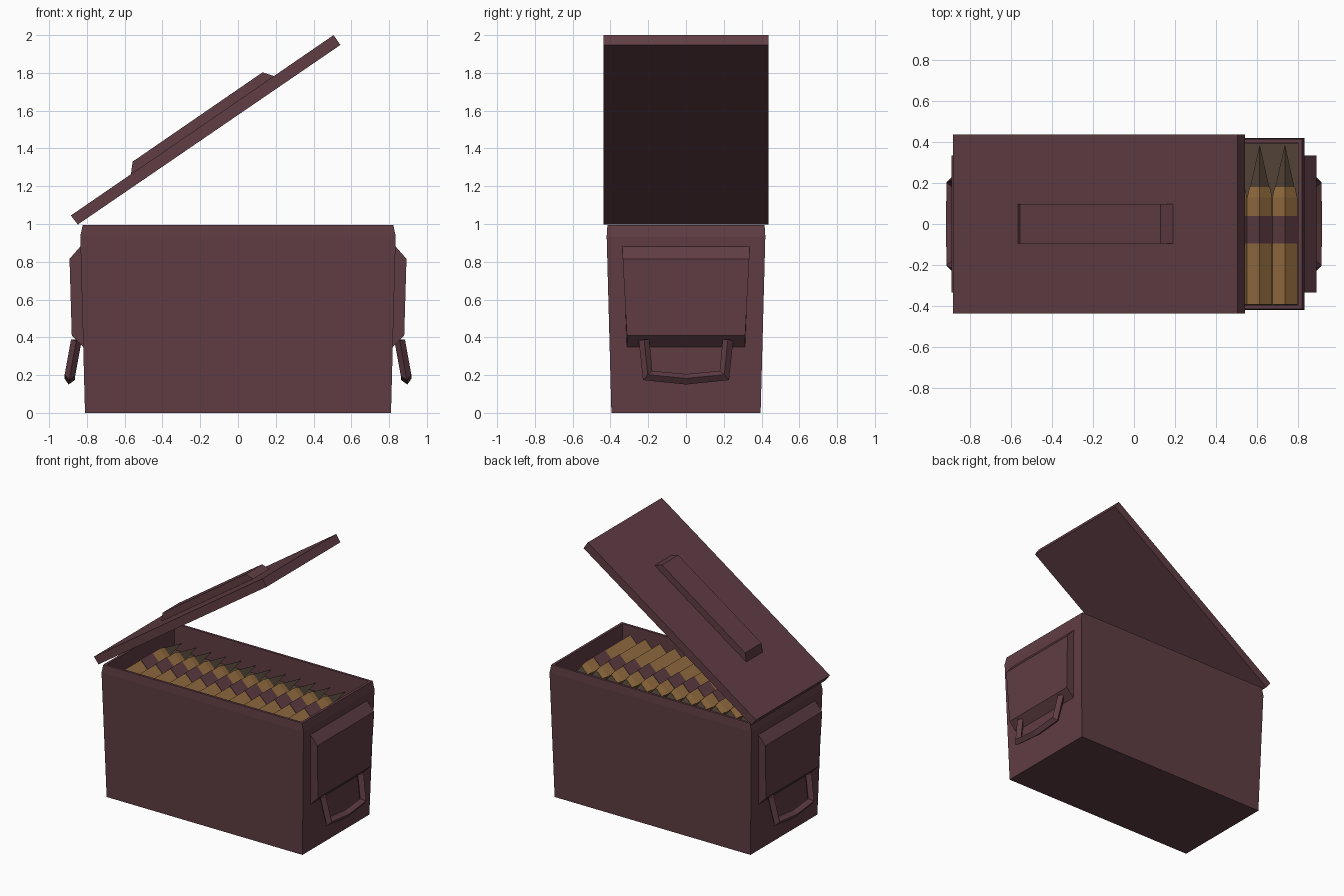
import bpy, bmesh, math
from mathutils import Vector

if "Cube" in bpy.data.objects:
    bpy.data.objects.remove(bpy.data.objects["Cube"])


def material(name, rgb):
    m = bpy.data.materials.new(name)
    m.diffuse_color = (*rgb, 1)
    m.use_nodes = True
    m.node_tree.nodes["Principled BSDF"].inputs["Base Color"].default_value = m.diffuse_color
    return m


PAINT = material("dull_red_paint", (0.115, 0.047, 0.058))
BRASS = material("brass", (0.32, 0.165, 0.055))
DARK = material("dark_bronze", (0.085, 0.057, 0.038))


def finish(name, bm, mat):
    bmesh.ops.recalc_face_normals(bm, faces=bm.faces)
    me = bpy.data.meshes.new(name)
    bm.to_mesh(me)
    bm.free()
    me.materials.append(mat)
    ob = bpy.data.objects.new(name, me)
    bpy.context.collection.objects.link(ob)
    return ob


def loft(bm, rings):
    """Skin a list of equal-sized point rings and cap both ends."""
    vs = [[bm.verts.new(p) for p in r] for r in rings]
    n = len(rings[0])
    for a, b in zip(vs, vs[1:]):
        for i in range(n):
            j = (i + 1) % n
            bm.faces.new((a[i], a[j], b[j], b[i]))
    bm.faces.new(vs[0])
    bm.faces.new(vs[-1])


def rect(hx, hy, z):
    return [(-hx, -hy, z), (hx, -hy, z), (hx, hy, z), (-hx, hy, z)]


def mirrored(ob):
    """Repeat an end fitting on the opposite end of the box."""
    m = ob.modifiers.new("mirror", 'MIRROR')
    m.use_axis = (True, False, False)


# Tapered box with an open top
bm = bmesh.new()
loft(bm, [rect(0.81, 0.395, 0), rect(0.835, 0.42, 0.935), rect(0.822, 0.416, 0.995),
          rect(0.803, 0.398, 0.995), rect(0.803, 0.398, 0.78)])
finish("box_body", bm, PAINT)

# Raised slanted lid: profile in the xz plane, extruded along y
bm = bmesh.new()
slab = [(-0.885, 1.045), (-0.848, 0.997), (0.542, 1.948), (0.506, 2.0)]
loft(bm, [[(x, y, z) for x, z in slab] for y in (-0.437, 0.437)])
finish("lid", bm, PAINT)

# Carrying grip on the lid
bm = bmesh.new()
grip = [(-0.568, 1.255), (-0.558, 1.33), (0.13, 1.803), (0.195, 1.782)]
loft(bm, [[(x, y, z) for x, z in grip] for y in (-0.095, 0.098)])
finish("lid_grip", bm, PAINT)

# Raised latch plates on both ends
bm = bmesh.new()
plate = [(0.822, 0.895, 0.335), (0.892, 0.815, 0.335), (0.88, 0.41, 0.313), (0.812, 0.342, 0.313)]
loft(bm, [[(x, s * y, z) for x, z, y in plate] for s in (-1, 1)])
mirrored(finish("latch_plate", bm, PAINT))

# Bent bail handles with a four-sided section
bm = bmesh.new()
path = [Vector(p) for p in ((0.856, -0.222, 0.385), (0.89, -0.203, 0.198), (0.892, 0, 0.178),
                            (0.89, 0.203, 0.198), (0.856, 0.222, 0.385))]
out = Vector((1, 0, 0.17)).normalized()
rings = []
for i, p in enumerate(path):
    d0 = (p - path[max(i - 1, 0)]).normalized()
    d1 = (path[min(i + 1, 4)] - p).normalized()
    side = (d0 + d1).normalized().cross(out).normalized()
    k = 0.028 * (1.25 if i in (1, 3) else 1)
    rings.append([p + side * k, p + out * 0.028, p - side * k, p - out * 0.028])
loft(bm, rings)
mirrored(finish("bail_handle", bm, PAINT))


# Row of four-sided cartridges: each profile is (y, radius)
def cartridge_row(name, profile, mat, z=0.868, count=13, pitch=0.123):
    bm = bmesh.new()
    for i in range(count):
        cx = (i - (count - 1) / 2) * pitch
        loft(bm, [[(cx + r * math.cos(a * math.pi / 2), y, z + r * math.sin(a * math.pi / 2))
                   for a in range(4)] for y, r in profile])
    return finish(name, bm, mat)


cartridge_row("cartridge_cases", [(-0.395, 0.061), (0.13, 0.061), (0.18, 0.05)], BRASS)
cartridge_row("cartridge_tips", [(0.175, 0.048), (0.385, 0.001)], DARK)
cartridge_row("belt_links", [(-0.095, 0.065), (0.04, 0.065)], PAINT)

# Dark layer below the top row
bm = bmesh.new()
loft(bm, [rect(0.802, 0.397, 0.782), rect(0.802, 0.397, 0.80)])
finish("lower_layer", bm, DARK)
